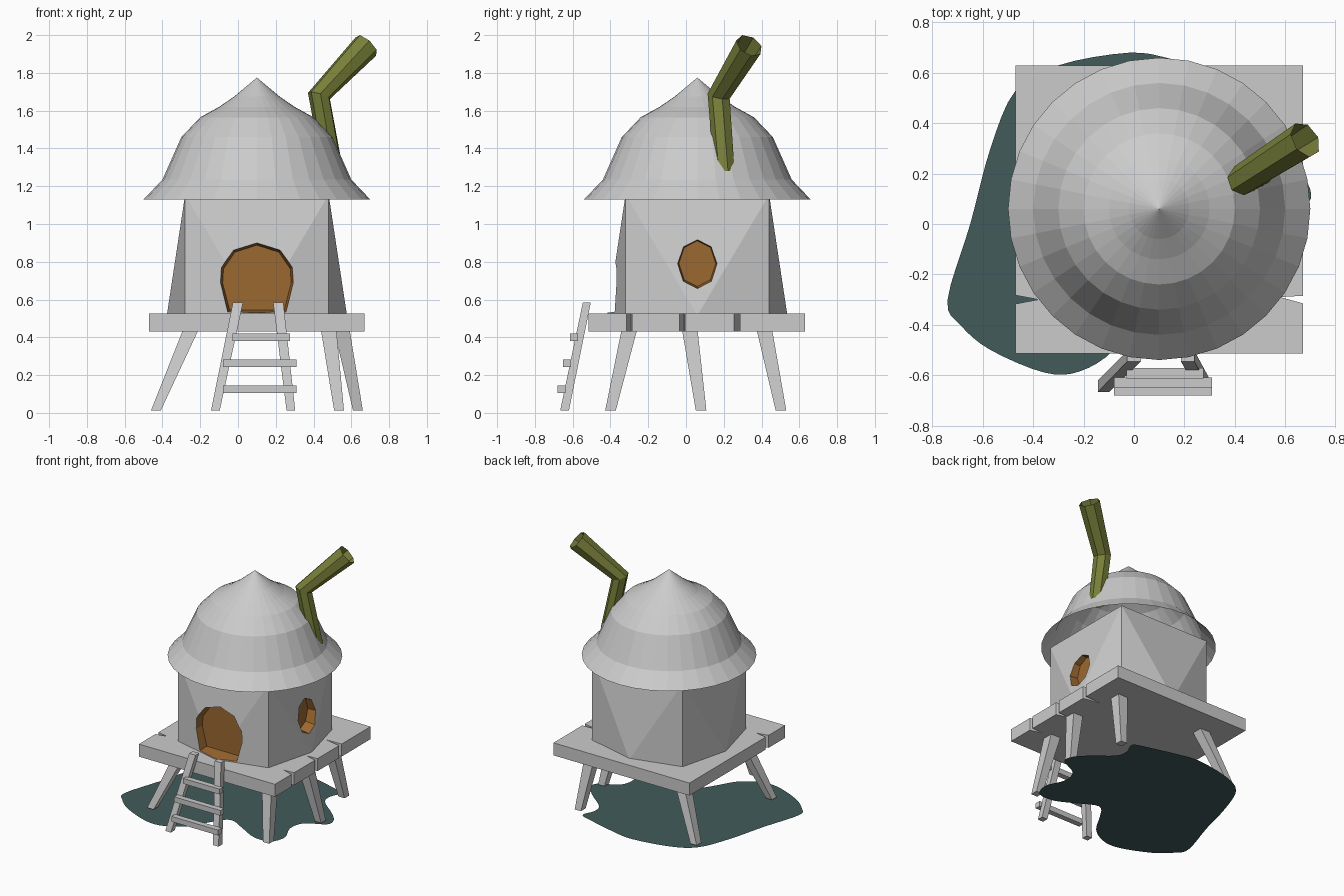
import bpy, bmesh, math
from mathutils import Vector

if "Cube" in bpy.data.objects:
    bpy.data.objects.remove(bpy.data.objects["Cube"])

def material(name, rgb):
    m = bpy.data.materials.new(name)
    m.diffuse_color = (*rgb, 1)
    m.use_nodes = True
    m.node_tree.nodes["Principled BSDF"].inputs["Base Color"].default_value = m.diffuse_color
    return m

GREY = material("pale grey", (0.6, 0.6, 0.6))
ORANGE = material("orange brown", (0.33, 0.14, 0.03))
OLIVE = material("olive green", (0.19, 0.215, 0.042))
TEAL = material("dark teal", (0.055, 0.105, 0.105))

def make(name, verts, faces, *mats, fix=True):
    me = bpy.data.meshes.new(name)
    me.from_pydata([tuple(v) for v in verts], [], faces)
    for m in mats:
        me.materials.append(m)
    if fix:
        bm = bmesh.new()
        bm.from_mesh(me)
        bmesh.ops.recalc_face_normals(bm, faces=bm.faces)
        bm.to_mesh(me)
        bm.free()
    ob = bpy.data.objects.new(name, me)
    bpy.context.collection.objects.link(ob)
    return ob

def loft(name, rings, *mats, cap=True):
    """Join rings of equal point count with side faces, optionally closing the ends."""
    n = len(rings[0])
    faces = [(k*n + i, k*n + (i+1) % n, (k+1)*n + (i+1) % n, (k+1)*n + i)
             for k in range(len(rings) - 1) for i in range(n)]
    if cap:
        faces += [tuple(range(n))[::-1], tuple(range((len(rings)-1)*n, len(rings)*n))]
    return make(name, [v for r in rings for v in r], faces, *mats)

def box_ring(x, y, z, hx, hy):
    return [(x-hx, y-hy, z), (x+hx, y-hy, z), (x+hx, y+hy, z), (x-hx, y+hy, z)]

CX, CY = 0.10, 0.06

# Roof: open bell-shaped shell, 32 sides
prof = [(0.60, 1.13), (0.50, 1.235), (0.40, 1.46), (0.30, 1.565), (0.20, 1.62), (0.12, 1.675)]
N = 32
verts = [(CX + r*math.cos(2*math.pi*i/N), CY + r*math.sin(2*math.pi*i/N), z)
         for r, z in prof for i in range(N)] + [(CX, CY, 1.775)]
faces = [(k*N+i, k*N+(i+1) % N, (k+1)*N+(i+1) % N, (k+1)*N+i)
         for k in range(len(prof)-1) for i in range(N)]
last = (len(prof)-1)*N
faces += [(last+i, last+(i+1) % N, len(verts)-1) for i in range(N)]
make("roof", verts, faces, GREY, fix=False)

# Walls: square at the top, each side bulging out at the bottom middle
H, B = 0.38, 0.477
def wall_ring(mid, z):
    pts = [(-H, -H), (0, -mid), (H, -H), (mid, 0), (H, H), (0, mid), (-H, H), (-mid, 0)]
    return [(CX + x, CY + y, z) for x, y in pts]
faces = [tuple(range(8))[::-1], tuple(range(8, 16))]
for i in range(8):
    a, b, c, d = i, (i+1) % 8, (i+1) % 8 + 8, i + 8
    faces += [(a, b, d), (b, c, d)] if i % 2 == 0 else [(a, b, c), (a, c, d)]
walls = make("walls", wall_ring(B, 0.515) + wall_ring(H, 1.155), faces, GREY, ORANGE)

# Door and window recesses, cut with tapered blocks
half = [(0, 0.905), (0.125, 0.865), (0.19, 0.77), (0.195, 0.69), (0.155, 0.535)]
door = half + [(-u, z) for u, z in half[:0:-1]]
window = [(0.105*math.sin(math.pi*i/4), 0.79 + 0.13*math.cos(math.pi*i/4)) for i in range(8)]

def recess(name, outline, zc, place, near, far):
    rings = []
    for depth, s in ((far, 1.06), (near, 0.93)):
        rings.append([place(u*s, zc + (z-zc)*s, depth) for u, z in outline])
    cutter = loft(name, rings, GREY, ORANGE)
    for p in cutter.data.polygons:
        p.material_index = 1
    mod = walls.modifiers.new(name, 'BOOLEAN')
    mod.operation = 'DIFFERENCE'
    mod.solver = 'EXACT'
    mod.object = cutter
    bpy.context.view_layer.objects.active = walls
    bpy.ops.object.modifier_apply(modifier=mod.name)
    bpy.data.objects.remove(cutter)

recess("door_cut", door, 0.66, lambda u, z, d: (CX+u, d, z), -0.31, -0.44)
recess("window_cut", window, 0.79, lambda u, z, d: (d, CY+u, z), 0.475, 0.60)

# Platform with split notches in its side edges
X0, X1, Y0, Y1 = -0.47, 0.67, -0.515, 0.63
outline = [(X0, Y0), (X1, Y0)]
for y, depth in ((-0.30, 0.09), (-0.02, 0.09), (0.27, 0.13)):
    outline += [(X1, y-0.015), (X1-depth, y+0.01), (X1, y+0.015)]
outline += [(X1, Y1), (X0, Y1), (X0, -0.283), (X0+0.09, -0.30), (X0, -0.317)]
loft("platform", [[(x, y, z) for x, y in outline] for z in (0.43, 0.525)], GREY)

# Five splayed legs: top centre, foot centre
legs = {"front_left_leg": (-0.25, -0.30, -0.435, -0.40),
        "front_right_leg": (0.48, -0.30, 0.535, -0.40),
        "middle_right_leg": (0.55, 0.02, 0.635, 0.08),
        "back_right_leg": (0.48, 0.415, 0.535, 0.503),
        "back_left_leg": (-0.25, 0.415, -0.435, 0.503)}
for name, (tx, ty, fx, fy) in legs.items():
    loft(name, [box_ring(fx, fy, 0.012, 0.026, 0.028),
                box_ring(tx, ty, 0.44, 0.041, 0.041)], GREY)

# Ladder rails and rungs
for name, fx, tx in (("ladder_left_rail", -0.12, 0.0), ("ladder_right_rail", 0.28, 0.213)):
    loft(name, [box_ring(fx, -0.643, 0.012, 0.023, 0.023),
                box_ring(tx, -0.525, 0.585, 0.027, 0.021)], GREY)
for i, (x0, x1, y, z) in enumerate([(-0.08, 0.31, -0.66, 0.125), (-0.08, 0.31, -0.63, 0.262),
                                    (-0.03, 0.275, -0.592, 0.40)]):
    loft(f"ladder_rung_{i+1}", [box_ring((x0+x1)/2, y, z+s*0.02, (x1-x0)/2, 0.021)
                                for s in (-1, 1)], GREY)

# Bent chimney pipe, open at the top
path = [Vector((0.505, 0.205, 1.27)), Vector((0.43, 0.175, 1.68)), Vector((0.68, 0.335, 1.945))]
d0, d1 = (path[1]-path[0]).normalized(), (path[2]-path[1]).normalized()
side = d0.cross(d1).normalized()
rings = []
for p, axis, r in zip(path, (d0, (d0+d1).normalized(), d1), (0.056, 0.062, 0.075)):
    up = axis.cross(side)
    rings.append([p + r*(math.cos(t)*side + math.sin(t)*up)
                  for t in (2*math.pi*i/7 for i in range(7))])
loft("chimney_pipe", rings, OLIVE, cap=False)

# Puddle: flat smooth blob on the ground
key = [(-0.02, 0.68), (-0.30, 0.63), (-0.47, 0.53), (-0.57, 0.30), (-0.65, 0.0), (-0.74, -0.30),
       (-0.69, -0.40), (-0.57, -0.50), (-0.355, -0.59), (-0.215, -0.585), (-0.08, -0.50),
       (0.02, -0.34), (0.11, -0.24), (0.26, -0.31), (0.40, -0.38), (0.53, -0.375), (0.575, -0.26),
       (0.52, -0.12), (0.55, 0.0), (0.69, 0.08), (0.69, 0.16), (0.61, 0.25), (0.47, 0.37),
       (0.45, 0.46), (0.48, 0.555), (0.36, 0.60), (0.15, 0.655)]
pts = []
for i in range(len(key)):
    a, b, c, d = (Vector(key[(i+j-1) % len(key)]) for j in range(4))
    for t in (0, 0.25, 0.5, 0.75):
        q = 0.5*(2*b + (c-a)*t + (2*a-5*b+4*c-d)*t*t + (3*b-a-3*c+d)*t**3)
        pts.append((q.x, q.y, 0.0))
make("puddle", pts, [tuple(range(len(pts)))], TEAL, fix=False)
